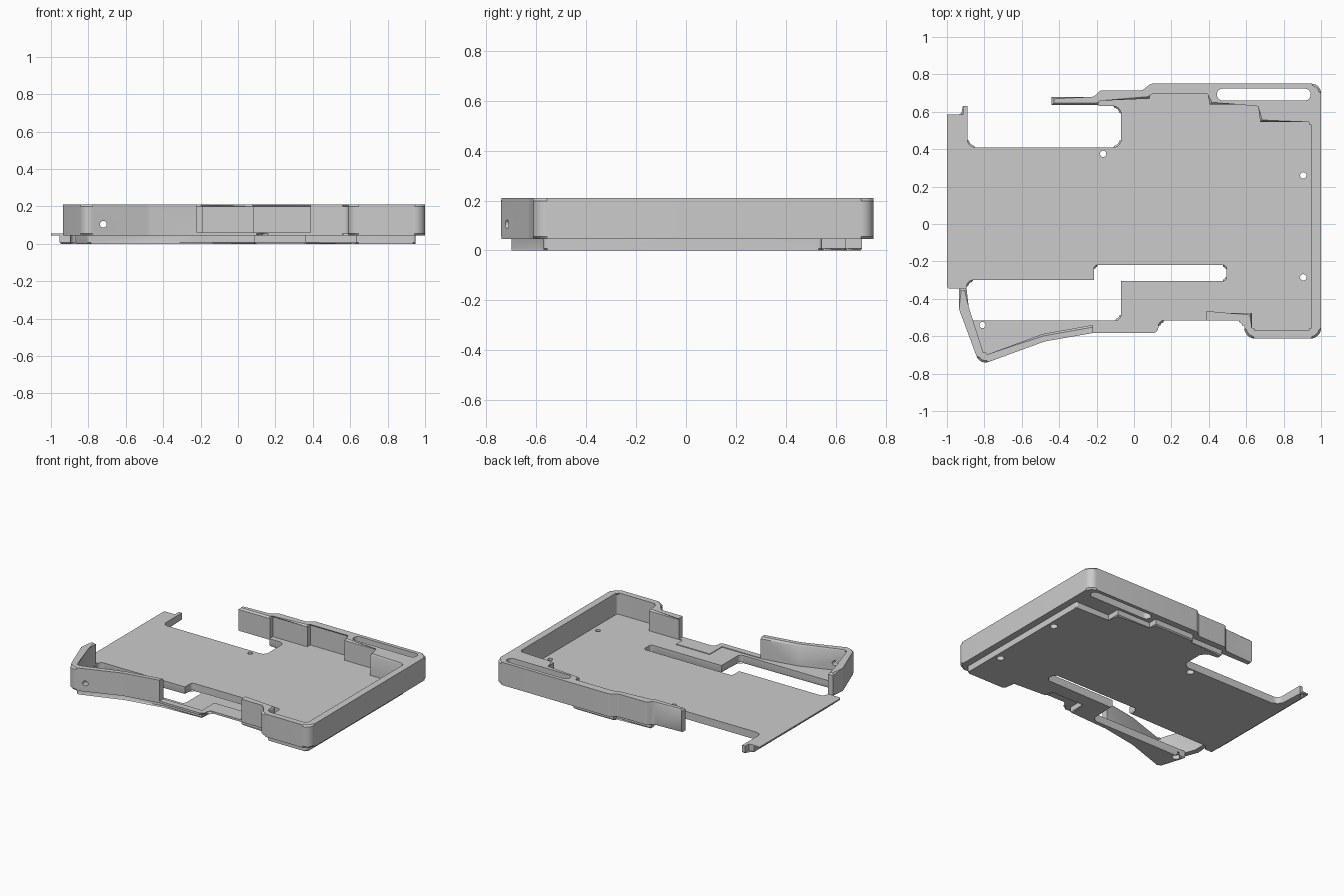
import bpy, bmesh, math
from mathutils import Vector

if "Cube" in bpy.data.objects:
    bpy.data.objects.remove(bpy.data.objects["Cube"])

grey = bpy.data.materials.new("plain grey")
grey.use_nodes = True
colour = (0.6, 0.6, 0.6, 1)
grey.diffuse_color = colour
grey.node_tree.nodes["Principled BSDF"].inputs["Base Color"].default_value = colour


def rounded(points, steps=6):
    """Fillet each (x, y, radius) corner; plain (x, y) corners stay sharp."""
    out = []
    for i, p in enumerate(points):
        c = Vector((p[0], p[1], 0))
        if len(p) == 2:
            out.append(c)
            continue
        before, after = points[i - 1], points[(i + 1) % len(points)]
        u = (Vector((before[0], before[1], 0)) - c).normalized()
        v = (Vector((after[0], after[1], 0)) - c).normalized()
        half = u.angle(v) / 2
        centre = c + (u + v).normalized() * p[2] / math.sin(half)
        reach = p[2] / math.tan(half)
        a, b = c + u * reach - centre, c + v * reach - centre
        out += [centre + a.lerp(b, k / steps).normalized() * p[2]
                for k in range(steps + 1)]
    return out


def prism(name, outline, z0, z1, bevel=0, rule=None):
    """Extrude an outline; rule(is_top, index) picks the rim edges to chamfer."""
    bm = bmesh.new()
    n = len(outline)
    low = [bm.verts.new((p.x, p.y, z0)) for p in outline]
    high = [bm.verts.new((p.x, p.y, z1)) for p in outline]
    bm.faces.new(low[::-1])
    bm.faces.new(high)
    for i in range(n):
        j = (i + 1) % n
        bm.faces.new((low[i], low[j], high[j], high[i]))
    if bevel:
        edges = [bm.edges.get((ring[i], ring[(i + 1) % n]))
                 for top, ring in ((False, low), (True, high))
                 for i in range(n) if rule(top, i)]
        bmesh.ops.bevel(bm, geom=edges, offset=bevel, segments=1,
                        affect='EDGES', clamp_overlap=False)
    bmesh.ops.recalc_face_normals(bm, faces=bm.faces)
    mesh = bpy.data.meshes.new(name)
    bm.to_mesh(mesh)
    bm.free()
    mesh.materials.append(grey)
    obj = bpy.data.objects.new(name, mesh)
    bpy.context.collection.objects.link(obj)
    return obj


def activate(obj):
    bpy.ops.object.select_all(action='DESELECT')
    obj.select_set(True)
    bpy.context.view_layer.objects.active = obj


def cut(obj, cutter):
    cutter.hide_render = True
    mod = obj.modifiers.new("cut", 'BOOLEAN')
    mod.operation = 'DIFFERENCE'
    mod.solver = 'EXACT'
    mod.object = cutter
    activate(obj)
    bpy.ops.object.modifier_apply(modifier=mod.name)
    bpy.data.objects.remove(cutter)


def rod(x, y, radius, z0, z1):
    ring = [Vector((x + radius * math.cos(a), y + radius * math.sin(a), 0))
            for a in (k * math.tau / 20 for k in range(20))]
    return prism("hole_cutter", ring, z0, z1)


def box(x0, x1, y0, y1, z0, z1, r=None):
    corners = [(x0, y0), (x1, y0), (x1, y1), (x0, y1)]
    if r:
        corners = [c + (r,) for c in corners]
    return prism("box_cutter", rounded(corners), z0, z1)


# Inner outline, shared by the wall and the floor, from front left to back
inner = [(-.8, -.703, .015), (-.488, -.588), (-.22, -.54), (.09, -.54), (.09, -.4),
         (.36, -.4), (.36, -.475), (.63, -.475), (.63, -.57, .015), (.95, -.57, .015),
         (.95, .545, .015), (.675, .545), (.675, .64), (.405, .64), (.405, .705),
         (.085, .705), (.085, .67), (-.19, .67)]

# Outer outline of the wall, from the left arm round to the back
outer = [(-.935, -.345), (-.935, -.457, .03), (-.824, -.755, .05), (-.478, -.628, .1),
         (-.22, -.583), (.13, -.583, .03), (.13, -.515, .03), (.59, -.515, .03),
         (.59, -.612, .055), (1, -.612, .055), (1, .75, .05), (.09, .75, .03),
         (.045, .715, .03), (-.18, .715, .03), (-.215, .68, .03), (-.44, .68)]

# Raised perimeter wall with its thick back corner
back_lip = [(-.44, .635), (-.19, .635)]
arm_end = [(-.895, -.445), (-.895, -.345)]
wall_outline = rounded(outer + back_lip + inner[::-1] + arm_end)
outer_count = len(rounded(outer)) - 1
wall = prism("perimeter_wall", wall_outline, .045, .21, .011,
             lambda top, i: top or i < outer_count)
cut(wall, box(-.22, .387, -.7, -.3, .06, .3))        # low front opening
cut(wall, box(.443, .945, .66, .724, -.1, .3, .031))  # long slot
port = rod(0, 0, .018, -.08, .08)                     # small side port
port.rotation_euler = (math.pi / 2, 0, 0)
port.location = (-.72, -.7, .105)
bpy.context.view_layer.update()
cut(wall, port)

# Floor with its open bays
back_bay = [(-.19, .63), (-.07, .63, .04), (-.07, .41, .04), (-.89, .41, .04)]
tab = [(-.89, .63), (-.915, .63), (-.915, .585), (-.955, .585)]
left_foot = [(-.955, -.345), (-.895, -.345)]
front_bay = [(-.895, -.3, .035), (-.215, -.3), (-.215, -.22, .02), (.495, -.22, .02),
             (.495, -.305, .02), (-.07, -.305), (-.07, -.515, .03), (-.869, -.515)]
floor_outline = rounded(inner + back_bay + tab + left_foot + front_bay)
floor = prism("floor_plate", floor_outline, 0, .055, .008, lambda top, i: not top)

# Screw holes, wider underneath
for x, y in ((-.165, .375), (.905, .26), (.905, -.285), (-.81, -.54)):
    cut(floor, rod(x, y, .017, -.1, .2))
    cut(floor, rod(x, y, .026, -.1, .03))

# Thin overhanging lip along the left end
lip = prism("left_lip", rounded([(-1, -.345, .015), (-.94, -.345), (-.94, .585),
                                 (-1, .585)]), .045, .055)

for part in (wall, floor, lip):
    activate(part)
    bpy.ops.object.shade_smooth_by_angle(angle=math.radians(28))
